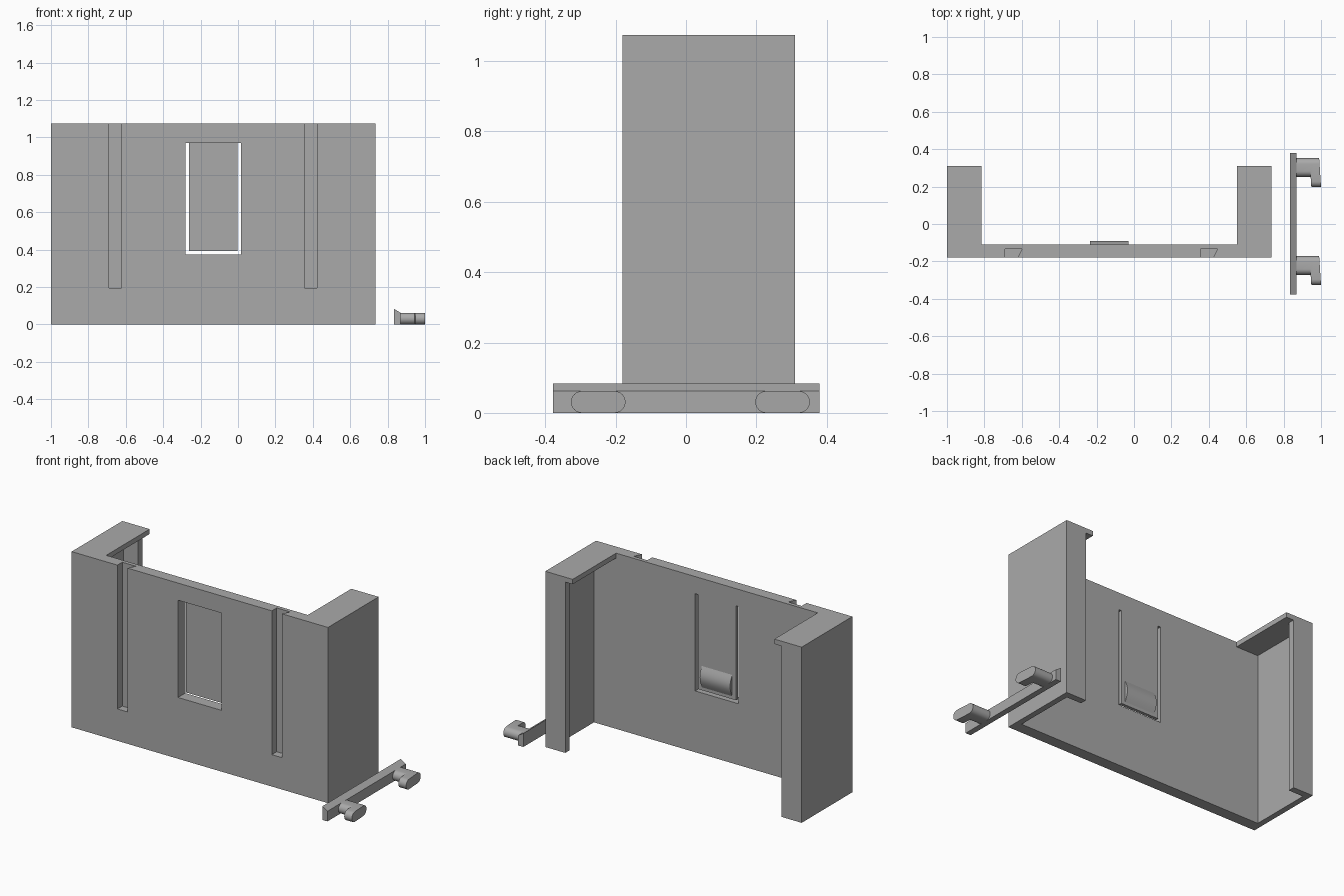
import bpy, bmesh, math
from mathutils import Vector

if "Cube" in bpy.data.objects:
    bpy.data.objects.remove(bpy.data.objects["Cube"])

grey = bpy.data.materials.new("plain grey")
grey.diffuse_color = (0.4, 0.4, 0.4, 1)
grey.use_nodes = True
grey.node_tree.nodes["Principled BSDF"].inputs["Base Color"].default_value = grey.diffuse_color


def prism(name, pts, lo, hi, axis="z"):
    """Extrude a closed profile along an axis: z takes (x, y), y takes (x, z), x takes (y, z)."""
    place = {"z": lambda a, b, t: (a, b, t),
             "y": lambda a, b, t: (a, t, b),
             "x": lambda a, b, t: (t, a, b)}[axis]
    bm = bmesh.new()
    face = bm.faces.new([bm.verts.new(place(a, b, lo)) for a, b in pts])
    ext = bmesh.ops.extrude_face_region(bm, geom=[face])
    verts = [v for v in ext["geom"] if isinstance(v, bmesh.types.BMVert)]
    bmesh.ops.translate(bm, verts=verts, vec=Vector(place(0, 0, hi - lo)))
    bmesh.ops.recalc_face_normals(bm, faces=bm.faces[:])
    mesh = bpy.data.meshes.new(name)
    bm.to_mesh(mesh)
    bm.free()
    mesh.materials.append(grey)
    ob = bpy.data.objects.new(name, mesh)
    bpy.context.collection.objects.link(ob)
    return ob


def rect(a0, a1, b0, b1):
    return [(a0, b0), (a1, b0), (a1, b1), (a0, b1)]


def activate(ob):
    bpy.ops.object.select_all(action="DESELECT")
    ob.select_set(True)
    bpy.context.view_layer.objects.active = ob


def boolean(ob, other, operation="DIFFERENCE"):
    activate(ob)
    mod = ob.modifiers.new("bool", "BOOLEAN")
    mod.operation, mod.solver, mod.object = operation, "EXACT", other
    bpy.ops.object.modifier_apply(modifier=mod.name)
    bpy.data.objects.remove(other, do_unlink=True)


def smooth(ob):
    activate(ob)
    bpy.ops.object.shade_smooth_by_angle(angle=math.radians(30))


MID = -0.1325                        # mirror plane of the holder
FRONT, BACK, END = -0.18, -0.11, 0.31
TOP = 1.075


def mirror(pts):
    return [(2 * MID - x, y) for x, y in pts]


# holder: front wall with two arms
half = [(-1, FRONT), (-1, END), (-0.815, END), (-0.815, BACK)]
holder = prism("holder", half + mirror(half)[::-1], 0, TOP)

# hollow each arm, leaving a thin side wall, an end flange and a top cap
hollow = [(-0.965, BACK), (-0.78, BACK), (-0.78, 0.4),
          (-0.865, 0.4), (-0.865, 0.27), (-0.965, 0.27)]
for pts in (hollow, mirror(hollow)):
    boolean(holder, prism("hollow_cutter", pts, -0.1, TOP - 0.03))

# two undercut slots in the front, open at the top
for x in (-0.69, 0.355):
    slot = [(x, -0.133), (x + 0.092, -0.133), (x + 0.068, FRONT),
            (x + 0.068, -0.25), (x, -0.25), (x, FRONT)]
    boolean(holder, prism("slot_cutter", slot, 0.195, 1.2))

# window with a thin spring flap hanging from its top edge
boolean(holder, prism("window_cutter", rect(-0.28, 0.015, 0.375, 0.97), -0.3, 0, "y"))
prism("spring_flap", rect(-0.262, -0.003, 0.392, 0.97), BACK - 0.02, BACK, "y")

# rounded catch on the back of the flap
arc = [(BACK + 0.02 * math.sin(math.pi * i / 12), 0.41 + 0.13 * i / 12) for i in range(13)]
smooth(prism("flap_catch", arc, -0.235, -0.03, "x"))

# loose hook bar with a sloped top edge
prism("hook_bar", [(0.835, 0), (0.87, 0), (0.87, 0.062), (0.835, 0.083)], -0.378, 0.38, "y")


def stadium(y0, y1, r=0.031, n=12):
    """Rounded bar section in (y, z), resting on z = 0."""
    right = [(y1 - r + r * math.sin(math.pi * i / n), r - r * math.cos(math.pi * i / n))
             for i in range(n + 1)]
    left = [(y0 + r - r * math.sin(math.pi * i / n), r + r * math.cos(math.pi * i / n))
            for i in range(n + 1)]
    return right + left


# two hooks: a rounded neck and a wider, slightly skewed head
for side, y in (("rear", 0.197), ("front", -0.327)):
    prism_neck = prism(side + "_hook_neck", stadium(y + 0.055, y + 0.155), 0.87, 0.96, "x")
    head = prism(side + "_hook_head", stadium(y, y + 0.155), 0.938, 0.99, "x")
    for v in head.data.vertices:
        v.co.x += 0.01 * (y + 0.155 - v.co.y) / 0.155
    boolean(prism_neck, head, "UNION")
    prism_neck.name = side + "_hook"
    smooth(prism_neck)
